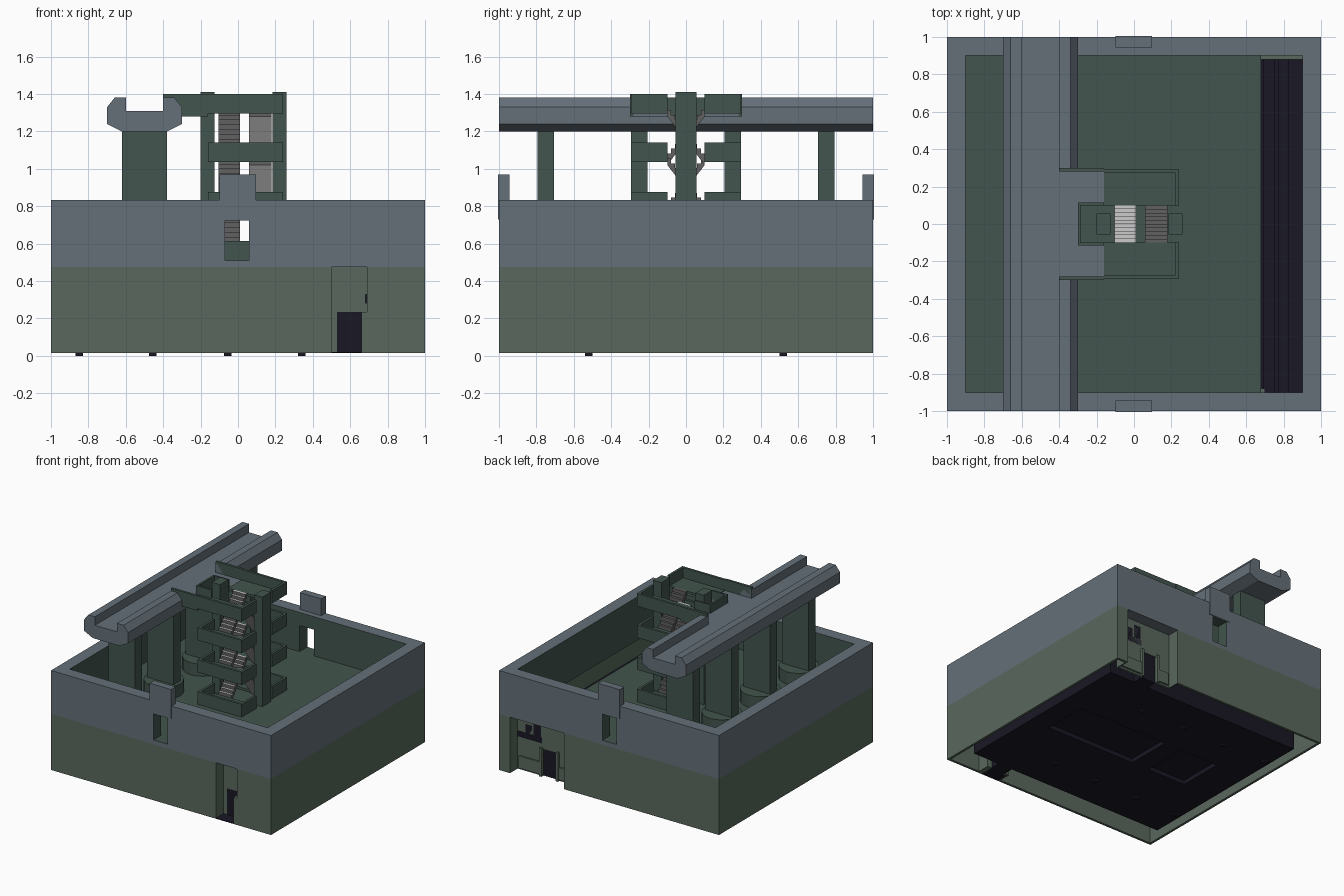
import bpy, bmesh
from mathutils import Vector

if "Cube" in bpy.data.objects:
    bpy.data.objects.remove(bpy.data.objects["Cube"])


def mat(name, rgb):
    m = bpy.data.materials.new(name)
    m.diffuse_color = (*rgb, 1)
    m.use_nodes = True
    m.node_tree.nodes["Principled BSDF"].inputs["Base Color"].default_value = m.diffuse_color
    return m


GREY = mat("slate", (0.13, 0.16, 0.19))
GREEN = mat("moss", (0.10, 0.14, 0.11))
DEEP = mat("deep_green", (0.055, 0.09, 0.075))
DARK = mat("dark_room", (0.010, 0.009, 0.018))
STEP = mat("step_grey", (0.12, 0.12, 0.12))
WHITE = mat("pale_concrete", (0.65, 0.65, 0.63))


def finish(bm, name, *mats):
    bmesh.ops.recalc_face_normals(bm, faces=bm.faces)
    me = bpy.data.meshes.new(name)
    bm.to_mesh(me)
    bm.free()
    ob = bpy.data.objects.new(name, me)
    for m in mats:
        me.materials.append(m)
    bpy.context.collection.objects.link(ob)
    return ob


def boxes(name, specs, m, mirror=False):
    """Boxes as (x0, x1, y0, y1, z0, z1), optionally mirrored in y."""
    bm = bmesh.new()
    specs = list(specs)
    if mirror:
        specs += [(a, b, -d, -c, e, f) for a, b, c, d, e, f in specs]
    for a, b, c, d, e, f in specs:
        vs = bmesh.ops.create_cube(bm, size=1)["verts"]
        for v in vs:
            v.co = Vector(((a + b) / 2 + v.co.x * (b - a),
                           (c + d) / 2 + v.co.y * (d - c),
                           (e + f) / 2 + v.co.z * (f - e)))
    return finish(bm, name, m)


def cut(ob, specs):
    for s in specs:
        c = boxes("cutter", [s], DEEP)
        c.hide_render = True
        mod = ob.modifiers.new("cut", "BOOLEAN")
        mod.operation, mod.object, mod.solver = "DIFFERENCE", c, "EXACT"
        bpy.context.view_layer.objects.active = ob
        bpy.ops.object.modifier_apply(modifier=mod.name)
        bpy.data.objects.remove(c)


# upper courtyard: floor, parapet, doorways, trough opening
FLOOR = 0.51
court = boxes("courtyard", [(-1, 1, -1, 1, 0.475, 0.832)], GREY)
cut(court, [(-.9, .9, -.9, .9, FLOOR, 1),
            (-.07, .06, -1.1, -.85, FLOOR, .725),
            (-.07, .06, .85, 1.1, FLOOR, .725),
            (.68, .9, -.9, .9, .4, .6)])
court.data.materials.clear()
for m in (GREY, DEEP):
    court.data.materials.append(m)
for p in court.data.polygons:
    inner = max(abs(p.center.x), abs(p.center.y)) < .97 and p.center.z > .48
    p.material_index = 1 if inner and p.center.z < .82 else 0
boxes("gate_block", [(-.1, .095, -1.004, -.945, .73, .97)], GREY, True)

# trough with long bars
boxes("trough_bed", [(.68, .9, -.9, .9, .28, .33)], DARK)
boxes("trough_bars", [(.69, .755, -.9, .9, .33, .44),
                      (.77, .83, -.9, .9, .33, .40)], DARK)

# lower shell walls with recessed entrances
L, H = .015, .475
boxes("lower_walls", [(-1, -.98, -1, 1, L, H), (.98, 1, -1, 1, L, H),
                      (-1, .5, -1, -.98, L, H), (.69, 1, -1, -.98, L, H),
                      (-1, .41, .98, 1, L, H), (.9, 1, .98, 1, L, H)], GREEN)
boxes("front_entrance", [(.49, .5, -1, -.88, L, H), (.69, .70, -1, -.88, L, H),
                         (.5, .69, -.9, -.88, .235, H), (.5, .53, -.9, -.88, L, .235),
                         (.66, .69, -1, -.88, L, .235)], GREEN)
boxes("back_entrance", [(.40, .41, .88, 1, L, H), (.9, .91, .88, 1, L, H),
                        (.41, .9, .88, .9, .235, H), (.41, .54, .88, .9, L, .235),
                        (.67, .9, .88, .9, L, .235),
                        (.43, .52, .9, .915, .03, .13), (.69, .88, .9, .915, .03, .13),
                        (.52, .54, .9, .92, L, .25), (.67, .69, .9, .92, L, .25)], GREEN)

# dark lower room, door passages, ceiling wells and feet
room = boxes("lower_room", [(-.9, .9, -.8, .8, L, .28)], DARK)
cut(room, [(-.1, .72, -.14, .24, -.1, .05), (-.61, -.26, -.14, .24, -.1, .05)])
boxes("door_passages", [(.53, .66, -.9, -.8, L, .235), (.5, .69, -1, -.9, L, .02),
                        (.54, .67, .8, .89, L, .235)], DARK)
boxes("feet", [(x - .02, x + .02, .50, .54, 0, .02)
               for x in (-.85, -.455, -.055, .34)], DARK, True)

# elevated channel bridge, extruded from its profile
half = [(.2, 1.24), (.2, 1.33), (.16, 1.38), (.1, 1.38), (.1, 1.31)]
outline = [(.12, 1.2)] + half
outline += [(-x, z) for x, z in reversed(outline)]
bm = bmesh.new()
face = bm.faces.new([bm.verts.new((-.5 + x, -1, z)) for x, z in outline])
ext = bmesh.ops.extrude_face_region(bm, geom=[face])["geom"]
bmesh.ops.translate(bm, vec=(0, 2, 0),
                    verts=[g for g in ext if isinstance(g, bmesh.types.BMVert)])
bridge = finish(bm, "bridge_channel", GREY)
cut(bridge, [(-.4, -.2, -.28, .28, 1.31, 1.5)])

# bridge pillars with round bases
boxes("bridge_pillars", [(-.62, -.38, y - .045, y + .045, FLOOR, 1.21)
                         for y in (.25, .75)], DEEP, True)
bm = bmesh.new()
for y in (-.75, -.25, .25, .75):
    vs = bmesh.ops.create_cone(bm, cap_ends=True, segments=20, radius1=.15,
                               radius2=.15, depth=.1)["verts"]
    bmesh.ops.translate(bm, verts=vs, vec=(-.5, y, FLOOR + .05))
finish(bm, "pillar_bases", DEEP)

# link between bridge and stair tower
boxes("link_floor", [(-.36, -.16, .1, .28, 1.28, 1.31)], GREY, True)
boxes("link_parapets", [(-.4, -.16, .28, .3, 1.28, 1.4),
                        (-.3, -.16, .1, .115, 1.28, 1.38),
                        (-.3, -.285, -.1, .1, 1.28, 1.38)], DEEP, True)

# stair tower columns and balustraded landings
boxes("tower_columns", [(-.2, -.125, -.055, .055, FLOOR, 1.41),
                        (.185, .26, -.055, .055, FLOOR, 1.41)], DEEP)
LEVELS = [FLOOR, .773, 1.036, 1.295]
parts = []
for i, z in enumerate(LEVELS):
    t = z + .104
    parts += [(-.16, .24, .1, .295, z, z + .02), (-.16, .24, .275, .295, z, t),
              (.22, .24, .1, .295, z, t)]
    if i < 3:
        parts.append((-.16, -.14, .1, .295, z, t))
boxes("landings", parts, DEEP, True)


# crossing stair flights
def flight(name, x0, x1, z0, z1, s, tread_index):
    n = 10
    dy, dz = .2 / n, (z1 - z0) / n
    pts = [(-.1, z0)]
    for i in range(n):
        pts += [(-.1 + i * dy, z0 + (i + 1) * dz), (-.1 + (i + 1) * dy, z0 + (i + 1) * dz)]
    pts += [(.1, z1 - .035), (-.1, z0 - .035)]
    bm = bmesh.new()
    f = bm.faces.new([bm.verts.new((x0, s * y, z)) for y, z in pts])
    g = bmesh.ops.extrude_face_region(bm, geom=[f])["geom"]
    bmesh.ops.translate(bm, vec=(x1 - x0, 0, 0),
                        verts=[v for v in g if isinstance(v, bmesh.types.BMVert)])
    ob = finish(bm, name, STEP, WHITE)
    for p in ob.data.polygons:
        if p.normal.z > .9:
            p.material_index = tread_index
        elif p.normal.z < -.1:
            p.material_index = 1


for i in range(3):
    a, b = LEVELS[i] + .02, LEVELS[i + 1] + .02
    flight(f"left_flight_{i}", -.105, .01, a, b, 1, 1)
    flight(f"right_flight_{i}", .06, .18, a, b, -1, 0)
